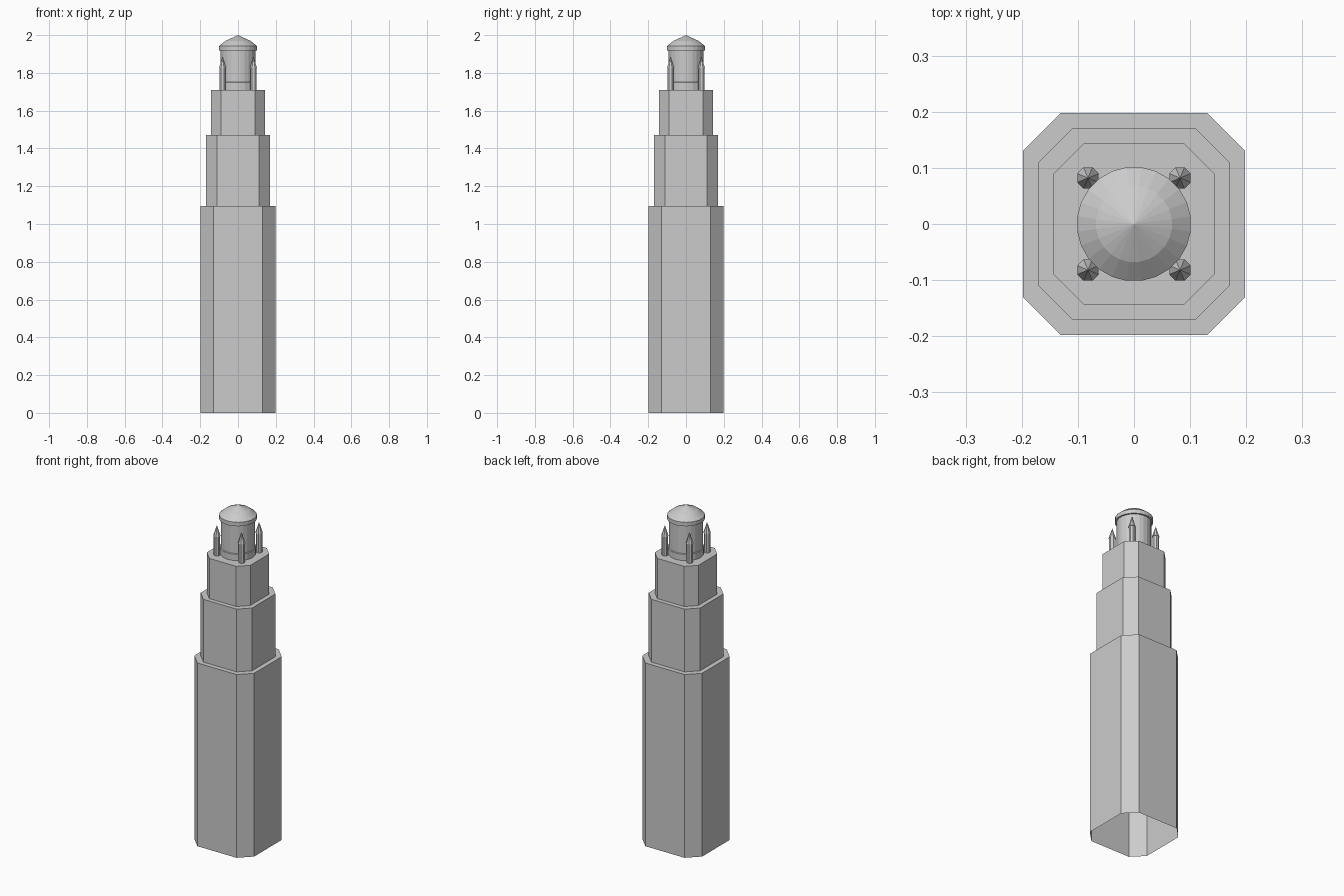
import bpy, bmesh, math

if "Cube" in bpy.data.objects:
    bpy.data.objects.remove(bpy.data.objects["Cube"])

stone = bpy.data.materials.new("grey stone")
stone.diffuse_color = (0.6, 0.6, 0.6, 1)
stone.use_nodes = True
stone.node_tree.nodes["Principled BSDF"].inputs["Base Color"].default_value = stone.diffuse_color


def octagon(half, flat):
    """Square of half width with chamfered corners, counter-clockwise."""
    h, f = half, flat
    return [(f, -h), (h, -f), (h, f), (f, h), (-f, h), (-h, f), (-h, -f), (-f, -h)]


def circle(r, n):
    return [(r * math.cos(2 * math.pi * (i + 0.5) / n),
             r * math.sin(2 * math.pi * (i + 0.5) / n)) for i in range(n)]


def loft(name, rings, apex=None, cap=False, at=(0, 0)):
    """Skin stacked rings [(outline, z)], closing the top with an apex or a cap."""
    bm = bmesh.new()
    loops = [[bm.verts.new((x + at[0], y + at[1], z)) for x, y in pts] for pts, z in rings]
    n = len(loops[0])
    for a, b in zip(loops, loops[1:]):
        for i in range(n):
            j = (i + 1) % n
            bm.faces.new((a[i], a[j], b[j], b[i]))
    if apex is not None:
        tip = bm.verts.new((at[0], at[1], apex))
        for i in range(n):
            bm.faces.new((loops[-1][i], loops[-1][(i + 1) % n], tip))
    if cap:
        bm.faces.new(loops[-1])
    me = bpy.data.meshes.new(name)
    bm.to_mesh(me)
    bm.free()
    me.materials.append(stone)
    ob = bpy.data.objects.new(name, me)
    bpy.context.collection.objects.link(ob)
    return ob


# Stepped shaft, open underneath: each tier is a wall plus the ledge to the next
tiers = [("lower_tier", 0.198, 0.130, 0.0, 1.095),
         ("middle_tier", 0.170, 0.110, 1.095, 1.47),
         ("upper_tier", 0.144, 0.089, 1.47, 1.71)]
for k, (name, half, flat, z0, z1) in enumerate(tiers):
    rings = [(octagon(half, flat), z0), (octagon(half, flat), z1)]
    last = k == len(tiers) - 1
    if not last:
        rings.append((octagon(tiers[k + 1][1], tiers[k + 1][2]), z1))
    loft(name, rings, cap=last)

# Round lantern with a slightly wider base band
N = 24
loft("lantern_drum", [(circle(r, N), z) for r, z in
                      [(0.097, 1.71), (0.097, 1.748), (0.093, 1.751), (0.093, 1.92)]])

# Overhanging shallow roof
loft("lantern_roof", [(circle(r, N), z) for r, z in
                      [(0.093, 1.918), (0.102, 1.918), (0.102, 1.942), (0.068, 1.969)]],
     apex=2.0)

# Four corner pinnacles
for sx in (-1, 1):
    for sy in (-1, 1):
        loft("corner_pinnacle", [(circle(r, 8), z) for r, z in
                                 [(0.018, 1.71), (0.018, 1.825), (0.0205, 1.825)]],
             apex=1.888, at=(sx * 0.082, sy * 0.082))
